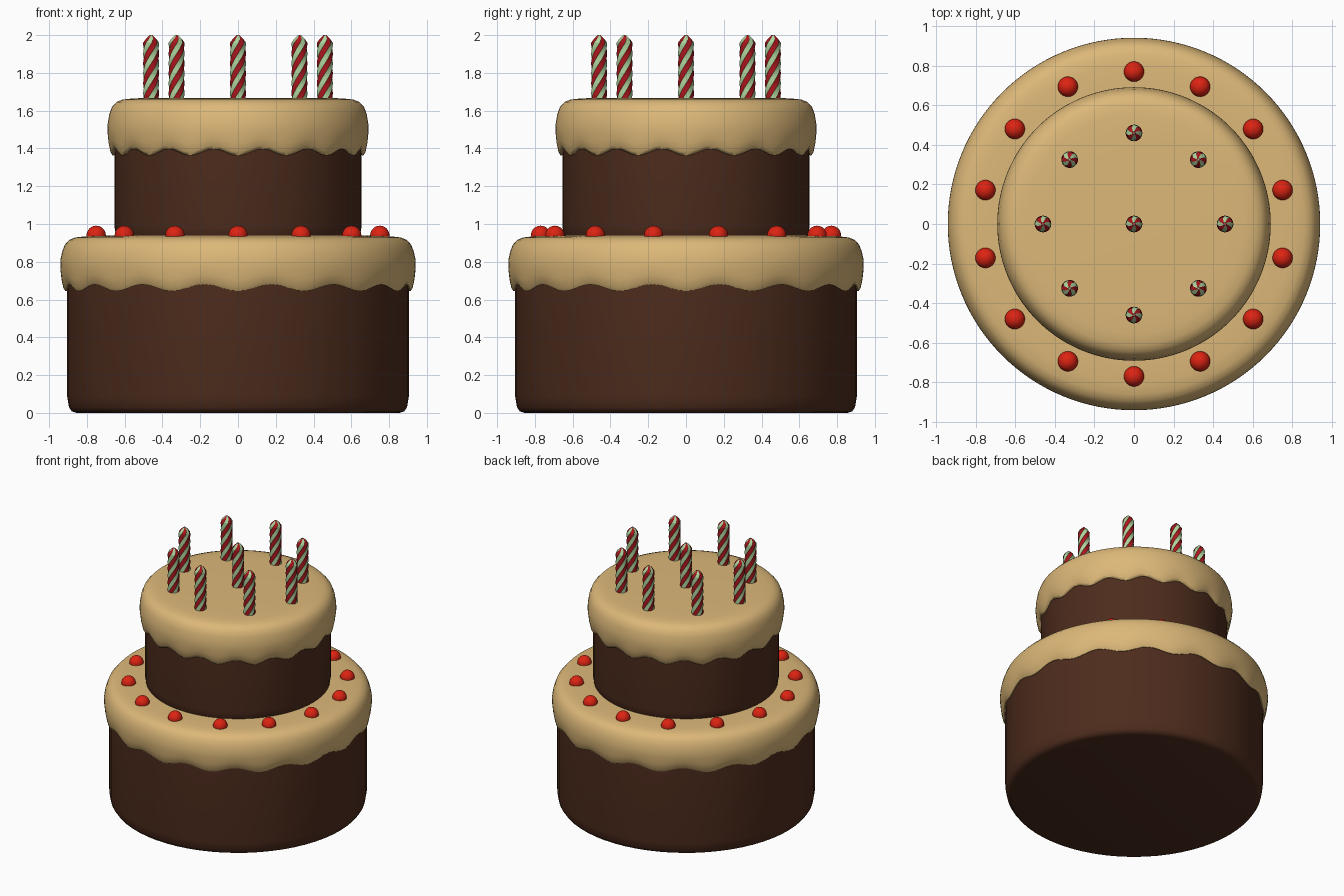
import bpy, bmesh
from math import sin, cos, pi, radians

if "Cube" in bpy.data.objects:
    bpy.data.objects.remove(bpy.data.objects["Cube"])


def material(name, rgb):
    m = bpy.data.materials.new(name)
    m.diffuse_color = (*rgb, 1)
    m.use_nodes = True
    m.node_tree.nodes["Principled BSDF"].inputs["Base Color"].default_value = m.diffuse_color
    return m


SPONGE = material("chocolate", (0.075, 0.025, 0.012))
ICING = material("caramel_icing", (0.72, 0.48, 0.19))
CHERRY = material("cherry_red", (0.72, 0.017, 0.006))
RED = material("candle_red", (0.40, 0.008, 0.012))
GREEN = material("candle_green", (0.43, 0.66, 0.34))


def finish(bm, name, mats, angle=40):
    bmesh.ops.recalc_face_normals(bm, faces=bm.faces[:])
    me = bpy.data.meshes.new(name)
    bm.to_mesh(me)
    bm.free()
    for m in mats:
        me.materials.append(m)
    me.shade_smooth()
    me.set_sharp_from_angle(angle=radians(angle))
    ob = bpy.data.objects.new(name, me)
    bpy.context.collection.objects.link(ob)
    return ob


def lathe(name, rings, sides, mats, angle=40, twist=0.0, wave=0.0, waves=16, stripes=False):
    """Stack of (radius, z, wave weight) rings; closed with a centre point at each end."""
    bm = bmesh.new()
    loops = []
    z0 = rings[0][1]
    for r, z, w in rings:
        loop = []
        for i in range(sides):
            a = 2 * pi * i / sides
            t = a + twist * (z - z0)
            loop.append(bm.verts.new((r * cos(t), r * sin(t),
                                      z - w * wave * cos(waves * a))))
        loops.append(loop)
    ends = [bm.verts.new((0, 0, rings[0][1])), bm.verts.new((0, 0, rings[-1][1]))]
    for i in range(sides):
        j = (i + 1) % sides
        faces = [bm.faces.new((a[i], a[j], b[j], b[i])) for a, b in zip(loops, loops[1:])]
        faces.append(bm.faces.new((ends[0], loops[0][j], loops[0][i])))
        faces.append(bm.faces.new((ends[1], loops[-1][i], loops[-1][j])))
        if stripes:
            for f in faces:
                f.material_index = i % 2
    return finish(bm, name, mats, angle)


def tier(prefix, r, bottom, top, hem):
    # Sponge with a softly rounded foot
    lathe(prefix + "_sponge", [(r - 0.05, bottom, 0), (r - 0.025, bottom + 0.008, 0),
                               (r - 0.01, bottom + 0.03, 0), (r, bottom + 0.09, 0),
                               (r, top - 0.1, 0)], 64, [SPONGE], 60)
    # Bulging icing with a wavy hem
    profile = [(r - 0.06, hem + 0.03, 1), (r - 0.01, hem + 0.005, 1), (r + 0.008, hem, 1),
               (r + 0.02, hem + 0.018, 1), (r + 0.03, hem + 0.06, 0.6),
               (r + 0.036, hem + 0.11, 0.2), (r + 0.035, hem + 0.15, 0),
               (r + 0.026, top - 0.085, 0), (r + 0.012, top - 0.048, 0),
               (r - 0.012, top - 0.022, 0), (r - 0.045, top - 0.009, 0),
               (r - 0.1, top - 0.003, 0), (r - 0.2, top, 0)]
    lathe(prefix + "_icing", profile, 128, [ICING], 70, wave=0.018)


tier("lower", 0.905, 0.0, 0.938, 0.662)
tier("upper", 0.655, 0.90, 1.668, 1.38)

# Ring of cherries on the lower tier
for i in range(14):
    a = pi / 2 + 2 * pi * i / 14
    bm = bmesh.new()
    bmesh.ops.create_uvsphere(bm, u_segments=24, v_segments=16, radius=0.051)
    ob = finish(bm, f"cherry_{i + 1}", [CHERRY])
    ob.location = (0.77 * cos(a), 0.77 * sin(a), 0.94)

# Twisted striped candles: one in the centre, eight around it
rings = [(0.042, 1.64 + 0.32 * k / 24, 0) for k in range(25)]
rings += [(0.030, 1.98, 0), (0.008, 2.0, 0)]
spots = [(0, 0, 0)] + [(0.46 * cos(k * pi / 4), 0.46 * sin(k * pi / 4), k * pi / 4)
                       for k in range(8)]
for i, (x, y, turn) in enumerate(spots):
    ob = lathe(f"candle_{i + 1}", rings, 8, [RED, GREEN], 30, twist=15.0, stripes=True)
    ob.location = (x, y, 0)
    ob.rotation_euler.z = turn
